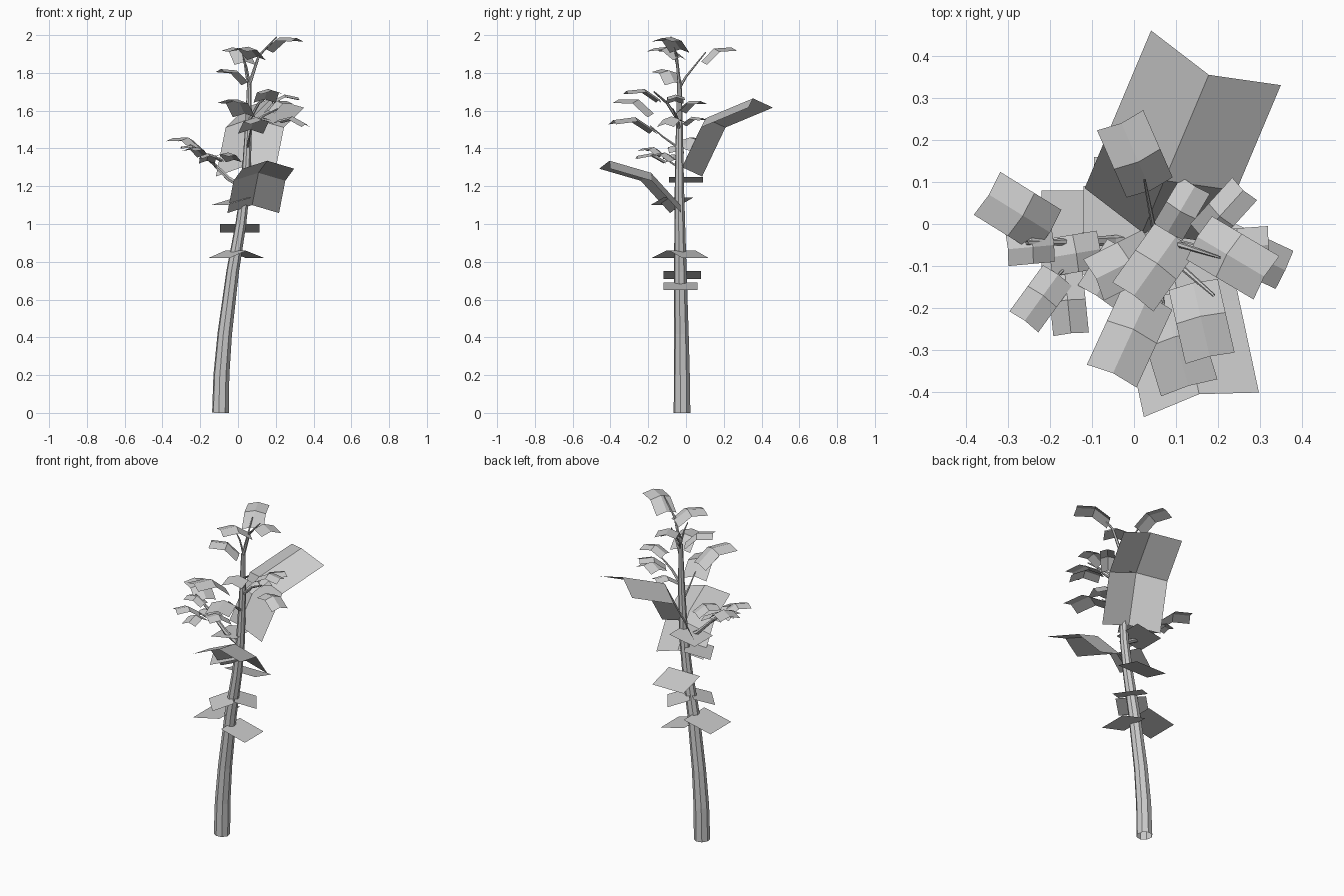
import bpy
from mathutils import Vector

UP = Vector((0, 0, 1))


def tube(name, pts, sides_res):
    """Tapered tube through (x, y, z, radius) points."""
    cu = bpy.data.curves.new(name, 'CURVE')
    cu.dimensions = '3D'
    cu.bevel_depth = 1.0
    cu.bevel_resolution = sides_res
    sp = cu.splines.new('POLY')
    sp.points.add(len(pts) - 1)
    sp.use_smooth = False
    for p, (x, y, z, r) in zip(sp.points, pts):
        p.co = (x, y, z, 1)
        p.radius = r
    ob = bpy.data.objects.new(name, cu)
    bpy.context.collection.objects.link(ob)


def leaf(name, base, tip, width, lift=0.18, drop=0.1):
    """Leaf of 2 x 2 quads: bent halfway along, creased along the midrib."""
    a, b = Vector(base), Vector(tip)
    d = b - a
    side = d.cross(UP).normalized()
    normal = side.cross(d).normalized()
    size = d.length
    verts = []
    for t, h in ((0, 0), (0.5, lift), (1, 0)):
        mid = a + d * t + normal * h * size
        for s in (-1, 0, 1):
            verts.append(mid + side * s * width / 2 - normal * drop * size * abs(s))
    faces = [(r * 3 + c, r * 3 + c + 1, r * 3 + c + 4, r * 3 + c + 3)
             for r in range(2) for c in range(2)]
    me = bpy.data.meshes.new(name)
    me.from_pydata(verts, [], faces)
    ob = bpy.data.objects.new(name, me)
    bpy.context.collection.objects.link(ob)


# Trunk
tube("trunk", [(-.093, -.021, 0, .045), (-.088, -.022, .2, .043), (-.07, -.024, .42, .039),
               (-.028, -.03, .75, .034), (.015, -.033, 1.0, .029), (.04, -.035, 1.2, .025),
               (.055, -.035, 1.5, .019), (.06, -.035, 1.75, .012)], 2)

# Branches
tube("top_branch", [(.06, -.035, 1.74, .010), (.11, -.05, 1.89, .007), (.205, -.08, 1.99, .003)], 1)
tube("back_twig", [(.06, -.035, 1.72, .008), (.045, .0, 1.78, .006), (.025, .105, 1.91, .003)], 1)
tube("front_twig", [(.06, -.035, 1.75, .006), (.045, -.045, 1.83, .005), (.03, -.06, 1.88, .003)], 1)
tube("left_branch", [(.035, -.035, 1.19, .014), (-.05, -.04, 1.24, .013),
                     (-.15, -.042, 1.34, .009), (-.255, -.045, 1.42, .005)], 1)
tube("left_twig", [(-.11, -.04, 1.3, .006), (-.16, -.1, 1.34, .004), (-.21, -.155, 1.39, .002)], 1)
tube("right_branch", [(.055, -.035, 1.5, .010), (.13, -.05, 1.57, .007), (.21, -.07, 1.61, .004)], 1)
tube("low_front_twig", [(.05, -.035, 1.4, .008), (.06, -.12, 1.46, .005), (.07, -.19, 1.52, .003)], 1)
tube("high_front_twig", [(.055, -.035, 1.54, .009), (.11, -.1, 1.64, .007), (.19, -.17, 1.7, .004)], 1)

# Flat leaves on the lower trunk
lower = [((-.03, -.03, .69), (.13, -.03, .65), .18), ((-.04, -.02, .75), (-.22, -.02, .71), .2),
         ((-.01, -.04, .86), (-.1, -.12, .82), .17), ((-.01, -.02, .86), (.09, .05, .82), .17),
         ((.01, 0, 1.0), (.01, .16, .955), .21), ((.03, -.04, 1.14), (-.1, -.11, 1.1), .18),
         ((.05, 0, 1.25), (-.12, 0, 1.22), .18)]
for i, (a, b, w) in enumerate(lower):
    leaf(f"lower_leaf_{i}", a, b, w, 0, 0)

# Two large leaves
leaf("large_back_leaf", (.02, -.02, 1.3), (.178, .355, 1.665), .335, .19, .12)
leaf("large_front_leaf", (.075, -.03, 1.1), (.155, -.405, 1.335), .28, .14, .11)

# Crown leaves
crown = [((.15, -.03, 1.925), (.31, -.125, 1.985), .12),
         ((.04, .08, 1.86), (-.03, .24, 1.935), .12),
         ((.1, -.03, 1.885), (0, -.17, 1.93), .12),
         ((.05, -.06, 1.75), (-.09, -.13, 1.82), .11),
         ((.14, -.14, 1.66), (.18, -.315, 1.705), .12),
         ((.035, -.17, 1.585), (-.05, -.355, 1.66), .13),
         ((.065, -.17, 1.5), (.13, -.385, 1.55), .14),
         ((.21, -.04, 1.55), (.36, -.11, 1.53), .1),
         ((.18, -.06, 1.65), (.32, -.05, 1.67), .09),
         ((.16, -.03, 1.6), (.26, .08, 1.65), .08),
         ((.08, -.02, 1.53), (.145, .09, 1.56), .08)]
for i, (a, b, w) in enumerate(crown):
    leaf(f"crown_leaf_{i}", a, b, w)

# Leaves of the left branch
left = [((-.2, -.02, 1.4), (-.345, .07, 1.455), .12),
        ((-.19, -.05, 1.385), (-.3, -.06, 1.41), .08),
        ((-.18, -.12, 1.365), (-.26, -.23, 1.4), .085),
        ((-.165, -.11, 1.335), (-.15, -.26, 1.36), .085),
        ((-.08, -.06, 1.34), (-.2, -.08, 1.355), .09),
        ((-.02, -.06, 1.34), (-.09, -.17, 1.37), .1)]
for i, (a, b, w) in enumerate(left):
    leaf(f"left_leaf_{i}", a, b, w)
